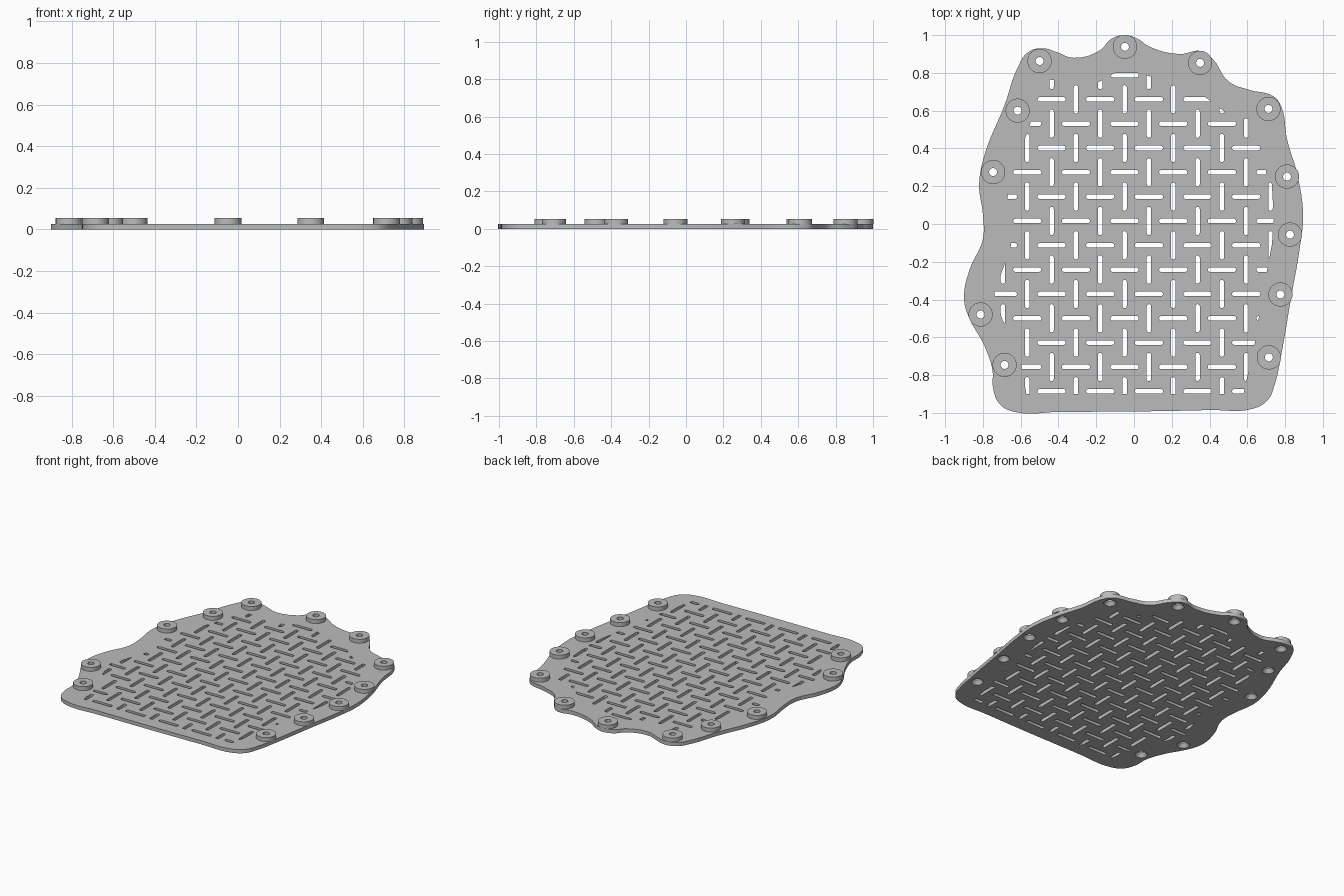
import bpy, bmesh, math
from mathutils import Vector

cube = bpy.data.objects.get("Cube")
if cube:
    bpy.data.objects.remove(cube, do_unlink=True)

PLATE = 0.026                      # plate thickness
BOSS_TOP = 0.054                   # top of the raised washers
BOSS_R, BORE_R, SINK_R = 0.064, 0.021, 0.04
PITCH, SLOT_LEN, SLOT_W = 0.1288, 0.15, 0.024
WEAVE_X, WEAVE_Y = -0.05, 0.016    # centre of the woven slot grid

# Outer edge of the plate, clockwise, in hundredths
OUTLINE = [(-5, 100), (2, 98), (8, 94), (24, 90), (36, 91.5), (42, 87), (50, 75.5),
           (61, 71), (74, 67.5), (78, 62), (81, 45), (86.5, 26), (89.5, 5), (88, -11),
           (83, -40), (78, -69), (74.5, -85), (71, -93), (64, -97.5), (40, -98.5),
           (-40, -99.5), (-63, -99.5), (-71, -95.5), (-74.5, -87.5), (-75, -77),
           (-79, -65), (-88, -48), (-90, -39), (-87, -24), (-80, -8), (-80, 5),
           (-82, 21), (-79, 37), (-68.5, 63), (-61.5, 83), (-56, 91), (-48, 93),
           (-41, 91), (-32, 88), (-18, 92), (-12, 98)]

# Area in which slots are cut, in hundredths
SLOT_AREA = [(-46, 76.5), (-19, 75), (-10, 80), (2, 80), (9, 78), (22, 73), (38, 67),
             (54, 55), (60.5, 56), (63, 47), (68, 40), (70, 27), (73, 21), (74, 2),
             (73, -11), (68, -37), (64, -63), (61, -76), (58, -90), (-57, -90),
             (-59.5, -76), (-62, -63), (-69.5, -51), (-74, -37), (-69.5, -24),
             (-65, -11), (-68, 2), (-67, 14), (-64, 27), (-55, 53), (-51, 66)]

# Fastener positions around the rim
BOSSES = [(-.5, .863), (-.048, .938), (.35, .853), (.712, .609), (.81, .251),
          (.826, -.056), (.775, -.373), (.714, -.706), (-.685, -.746),
          (-.812, -.479), (-.746, .275), (-.616, .6)]

grey = bpy.data.materials.new("matte_grey")
grey.use_nodes = True
colour = (0.5, 0.5, 0.5, 1)
grey.diffuse_color = colour
grey.node_tree.nodes["Principled BSDF"].inputs["Base Color"].default_value = colour


def circle(cx, cy, r, n=32):
    return [Vector((cx + r * math.cos(math.tau * k / n),
                    cy + r * math.sin(math.tau * k / n))) for k in range(n)]


def slot(cx, cy, upright):
    """Rounded slot, counter-clockwise."""
    r, half, steps = SLOT_W / 2, (SLOT_LEN - SLOT_W) / 2, 6
    pts = []
    for side in (0, 1):
        for k in range(steps + 1):
            a = math.pi * (k / steps - 0.5 + side)
            x, y = half * (1 - 2 * side) + r * math.cos(a), r * math.sin(a)
            pts.append(Vector((cx - y, cy + x) if upright else (cx + x, cy + y)))
    return pts


def clip(region, convex):
    """Part of the region that lies inside a convex loop."""
    out = region
    for a, b in zip(convex, convex[1:] + convex[:1]):
        edge = b - a
        src, out = out, []
        for p, q in zip(src, src[1:] + src[:1]):
            dp, dq = edge.cross(p - a), edge.cross(q - a)
            if dp >= 0:
                out.append(p)
            if (dp >= 0) != (dq >= 0):
                out.append(p.lerp(q, dp / (dp - dq)))
    clean = []
    for p in out:
        if not clean or (p - clean[-1]).length > 1e-4:
            clean.append(p)
    if len(clean) > 1 and (clean[0] - clean[-1]).length < 1e-4:
        clean.pop()
    return clean


def area(loop):
    return abs(sum(p.cross(q) for p, q in zip(loop, loop[1:] + loop[:1]))) / 2


def finish(obj):
    obj.data.materials.clear()
    obj.data.materials.append(grey)
    bpy.ops.object.select_all(action='DESELECT')
    obj.select_set(True)
    bpy.context.view_layer.objects.active = obj
    bpy.ops.object.shade_smooth_by_angle(angle=math.radians(30))


def new_object(name, mesh):
    obj = bpy.data.objects.new(name, mesh)
    bpy.context.collection.objects.link(obj)
    return obj


# Plate profile: wavy rim, woven slots and fastener holes
curve = bpy.data.curves.new("plate_profile", 'CURVE')
curve.dimensions = '2D'
curve.fill_mode = 'BOTH'
curve.extrude = PLATE / 2
curve.resolution_u = 6

rim = curve.splines.new('BEZIER')
rim.bezier_points.add(len(OUTLINE) - 1)
rim.use_cyclic_u = True
for point, (x, y) in zip(rim.bezier_points, OUTLINE):
    point.co = (x / 100, y / 100, 0)
    point.handle_left_type = point.handle_right_type = 'AUTO'

region = [Vector((x / 100, y / 100)) for x, y in SLOT_AREA]
holes = [circle(x, y, SINK_R) for x, y in BOSSES]
for i in range(-6, 8):
    for j in range(-8, 8):
        whole = slot(WEAVE_X + i * PITCH, WEAVE_Y + j * PITCH, (i + j) % 2 == 1)
        holes.append(clip(region, whole))
for loop in holes:
    if len(loop) < 3 or area(loop) < 1e-4:
        continue
    spline = curve.splines.new('POLY')
    spline.points.add(len(loop) - 1)
    spline.use_cyclic_u = True
    for point, p in zip(spline.points, loop):
        point.co = (p.x, p.y, 0, 1)

# Turn the profile into a welded solid plate
profile = new_object("plate_profile", curve)
bpy.context.view_layer.update()
graph = bpy.context.evaluated_depsgraph_get()
mesh = bpy.data.meshes.new_from_object(profile.evaluated_get(graph))
bpy.data.objects.remove(profile, do_unlink=True)
bm = bmesh.new()
bm.from_mesh(mesh)
bmesh.ops.translate(bm, verts=bm.verts, vec=(0, 0, PLATE / 2))
bmesh.ops.remove_doubles(bm, verts=bm.verts, dist=1e-5)
bmesh.ops.recalc_face_normals(bm, faces=bm.faces)
bm.to_mesh(mesh)
bm.free()
mesh.name = "slotted_plate"
finish(new_object("slotted_plate", mesh))

# Raised washers, bored through and countersunk from below
section = [(SINK_R, 0), (BORE_R, PLATE), (BORE_R, BOSS_TOP),
           (BOSS_R, BOSS_TOP), (BOSS_R, PLATE), (SINK_R, PLATE)]
for number, (x, y) in enumerate(BOSSES, 1):
    bm = bmesh.new()
    rings = [[bm.verts.new((p.x, p.y, z)) for p in circle(x, y, r)] for r, z in section]
    for low, high in zip(rings, rings[1:] + rings[:1]):
        for k in range(len(low)):
            bm.faces.new((low[k - 1], low[k], high[k], high[k - 1]))
    bmesh.ops.recalc_face_normals(bm, faces=bm.faces)
    mesh = bpy.data.meshes.new("mounting_boss")
    bm.to_mesh(mesh)
    bm.free()
    finish(new_object(f"mounting_boss_{number}", mesh))
